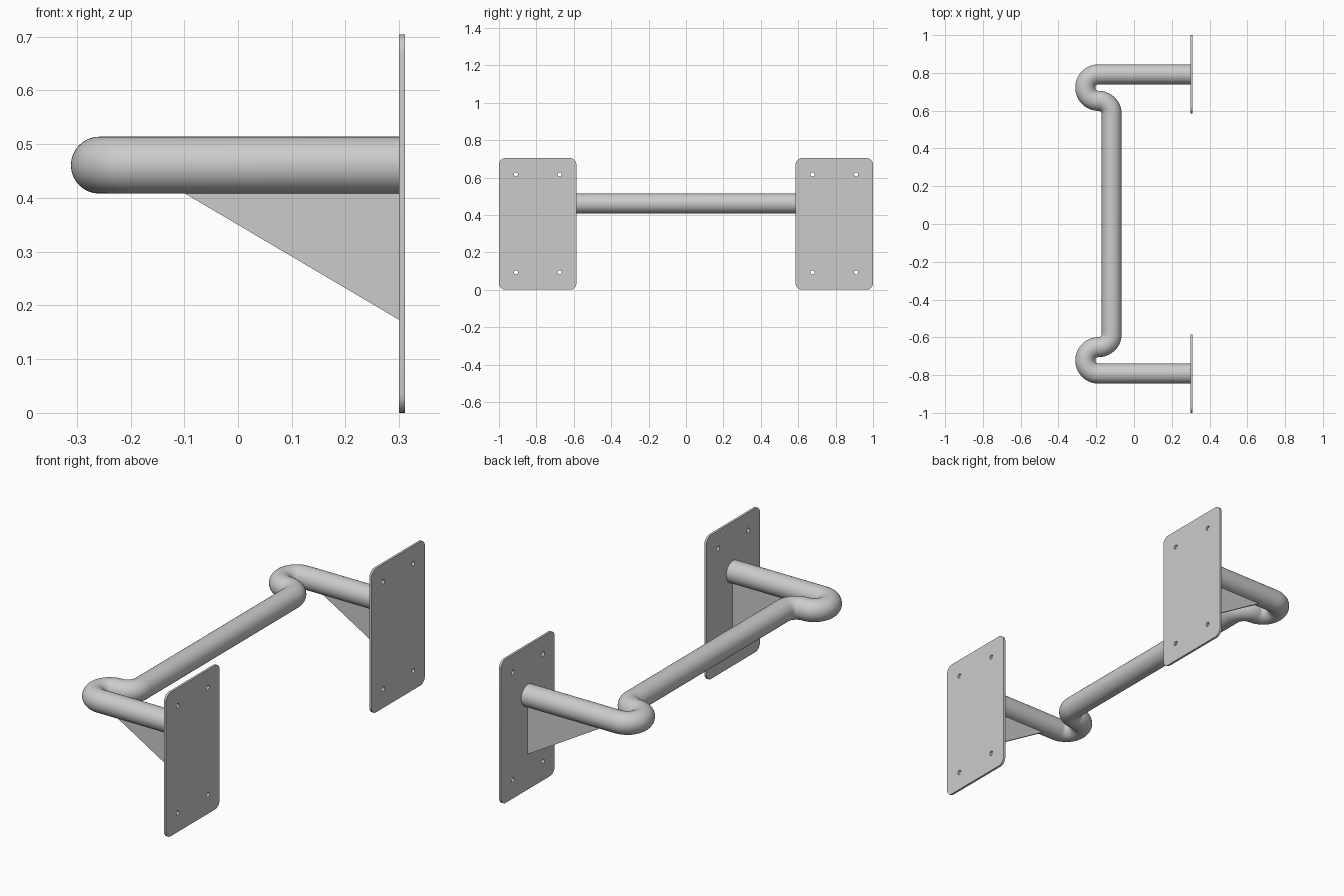
import bpy
import bmesh
from math import sin, cos, pi, radians

if "Cube" in bpy.data.objects:
    bpy.data.objects.remove(bpy.data.objects["Cube"], do_unlink=True)

steel = bpy.data.materials.new("grey_steel")
steel.use_nodes = True
GREY = (0.6, 0.6, 0.6, 1.0)
steel.diffuse_color = GREY
steel.node_tree.nodes["Principled BSDF"].inputs["Base Color"].default_value = GREY

PIPE_R, BEND_R, PIPE_Z = 0.053, 0.07, 0.461
ARM_Y, BEND_X = 0.792, -0.188
WALL_X, PLATE_T = 0.30, 0.011
PLATE_W, PLATE_H, CORNER_R = 0.414, 0.704, 0.035


def arc(cx, cy, r, start, end, steps):
    """Points along an arc, angles in degrees."""
    angles = [radians(start + (end - start) * i / steps) for i in range(steps + 1)]
    return [(cx + r * cos(a), cy + r * sin(a)) for a in angles]


def add_spline(curve, points, closed):
    spline = curve.splines.new("POLY")
    spline.points.add(len(points) - 1)
    for p, (x, y) in zip(spline.points, points):
        p.co = (x, y, 0, 1)
    spline.use_cyclic_u = closed


def finish(name, curve, location, rotation=(0, 0, 0)):
    """Turn a curve into a clean mesh part."""
    obj = bpy.data.objects.new(name, curve)
    bpy.context.collection.objects.link(obj)
    obj.location, obj.rotation_euler = location, rotation
    bpy.ops.object.select_all(action="DESELECT")
    obj.select_set(True)
    bpy.context.view_layer.objects.active = obj
    bpy.ops.object.convert(target="MESH")
    obj = bpy.context.object
    bm = bmesh.new()
    bm.from_mesh(obj.data)
    bmesh.ops.remove_doubles(bm, verts=bm.verts, dist=0.0001)
    bmesh.ops.recalc_face_normals(bm, faces=bm.faces)
    bm.to_mesh(obj.data)
    bm.free()
    obj.data.materials.clear()
    obj.data.materials.append(steel)
    bpy.ops.object.shade_smooth_by_angle(angle=radians(35))
    return obj


def flat_panel(name, loops, thickness, location, rotation):
    """Flat sheet from an outline followed by any hole outlines."""
    curve = bpy.data.curves.new(name, "CURVE")
    curve.dimensions = "2D"
    curve.fill_mode = "BOTH"
    curve.extrude = thickness / 2
    for loop in loops:
        add_spline(curve, loop, True)
    return finish(name, curve, location, rotation)


# Bent pipe: arm, U bend, return bend, then mirrored about y = 0
half = [(WALL_X, ARM_Y)]
half += arc(BEND_X, ARM_Y - BEND_R, BEND_R, 90, 270, 32)
half += arc(BEND_X, ARM_Y - 3 * BEND_R, BEND_R, 90, 0, 16)[1:]
path = half + [(x, -y) for x, y in reversed(half)]
pipe = bpy.data.curves.new("bent_pipe", "CURVE")
pipe.dimensions = "3D"
pipe.twist_mode = "Z_UP"
pipe.bevel_depth = PIPE_R
pipe.bevel_resolution = 14
pipe.use_fill_caps = True
add_spline(pipe, path, False)
finish("bent_pipe", pipe, (0, 0, PIPE_Z))

# Wall plate outline with rounded corners and four bolt holes
w, h = PLATE_W / 2 - CORNER_R, PLATE_H / 2 - CORNER_R
outline = []
for cx, cy, a in ((w, h, 0), (-w, h, 90), (-w, -h, 180), (w, -h, 270)):
    outline += arc(cx, cy, CORNER_R, a, a + 90, 8)
holes = [arc(sx * 0.117, sy * 0.262 + 0.003, 0.011, 0, 345, 23)
         for sx in (-1, 1) for sy in (-1, 1)]

# Triangular brace under each arm
brace = [(-0.10, 0.409), (WALL_X, 0.173), (WALL_X, 0.412), (-0.10, 0.412)]

for side, label in ((1, "back"), (-1, "front")):
    plate_y = side * (1 - PLATE_W / 2)
    flat_panel(label + "_wall_plate", [outline] + holes, PLATE_T,
               (WALL_X + PLATE_T / 2, plate_y, PLATE_H / 2), (pi / 2, 0, pi / 2))
    flat_panel(label + "_brace", [brace], 0.011,
               (0, side * ARM_Y, 0), (pi / 2, 0, 0))
